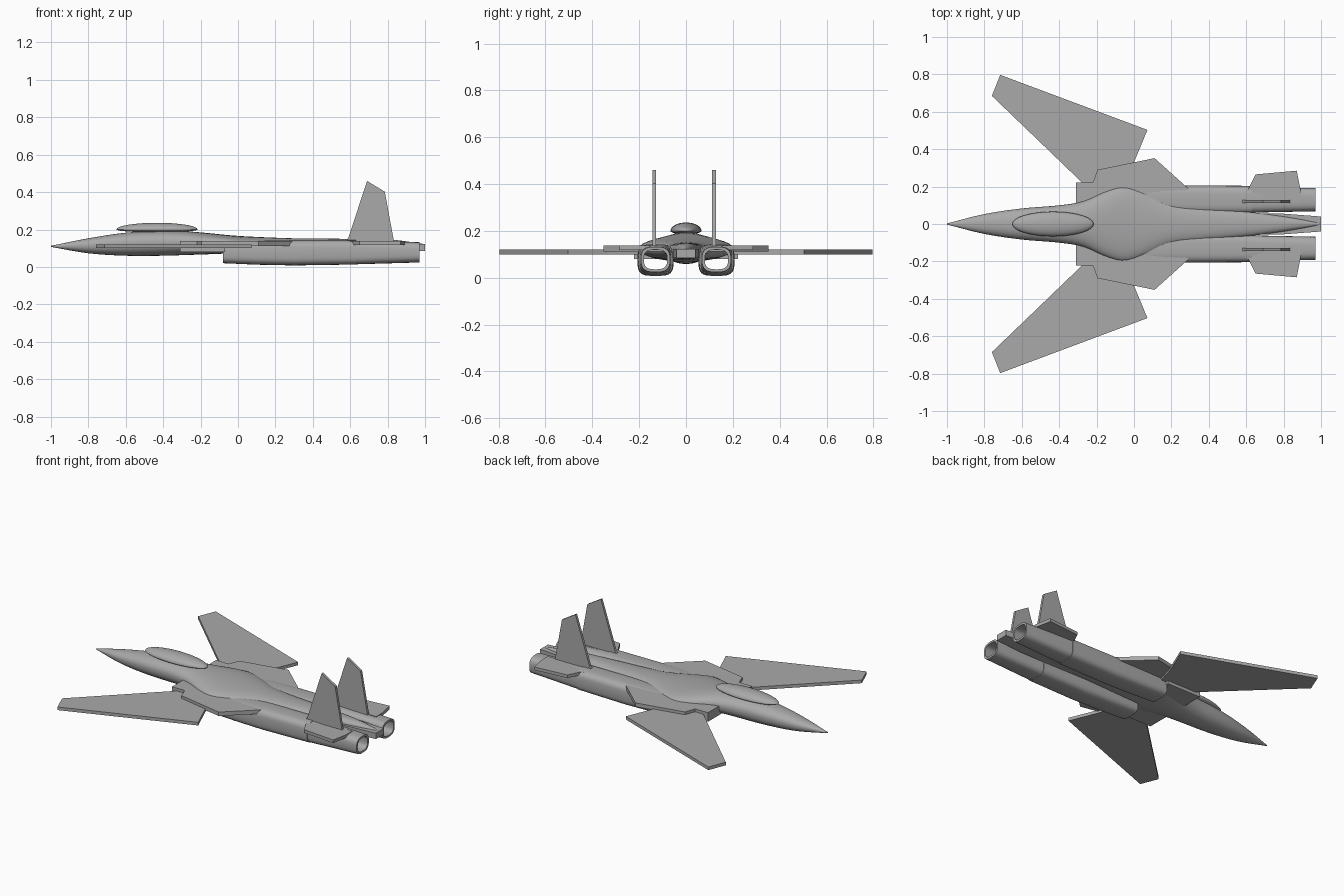
import bpy, bmesh, math

if "Cube" in bpy.data.objects:
    bpy.data.objects.remove(bpy.data.objects["Cube"])

grey = bpy.data.materials.new("airframe_grey")
grey.diffuse_color = (0.4, 0.4, 0.4, 1)
grey.use_nodes = True
grey.node_tree.nodes["Principled BSDF"].inputs["Base Color"].default_value = grey.diffuse_color


def make(name, bm, smooth=False):
    bmesh.ops.recalc_face_normals(bm, faces=bm.faces)
    me = bpy.data.meshes.new(name)
    bm.to_mesh(me)
    bm.free()
    ob = bpy.data.objects.new(name, me)
    bpy.context.collection.objects.link(ob)
    me.materials.append(grey)
    if smooth:
        bpy.ops.object.select_all(action='DESELECT')
        ob.select_set(True)
        bpy.context.view_layer.objects.active = ob
        bpy.ops.object.shade_smooth_by_angle(angle=math.radians(40))
    return ob


def plate(name, pts, lo, hi, upright=False):
    """Extrude an outline: in plan between two heights, or upright between two y values."""
    bm = bmesh.new()
    put = (lambda a, b, c: (a, c, b)) if upright else (lambda a, b, c: (a, b, c))
    rings = [[bm.verts.new(put(a, b, c)) for a, b in pts] for c in (lo, hi)]
    bm.faces.new(rings[0])
    bm.faces.new(rings[1])
    bridge(bm, *rings)
    return make(name, bm)


def bridge(bm, a, b):
    n = len(a)
    for i in range(n):
        bm.faces.new((a[i], a[(i + 1) % n], b[(i + 1) % n], b[i]))


def ring(bm, x, y, z, ry, rz_up, rz_down, power, n=32):
    """Superellipse section across the flight axis."""
    out = []
    for i in range(n):
        t = 2 * math.pi * i / n
        c, s = math.cos(t), math.sin(t)
        rz = rz_up if s > 0 else rz_down
        out.append(bm.verts.new((x, y + ry * math.copysign(abs(c) ** power, c),
                                 z + rz * math.copysign(abs(s) ** power, s))))
    return out


def spline(rows, x):
    """Smooth interpolation of the station table."""
    k = max(i for i in range(len(rows) - 1) if rows[i][0] <= x + 1e-9)
    p = [rows[min(max(k + d, 0), len(rows) - 1)] for d in (-1, 0, 1, 2)]
    h = p[2][0] - p[1][0]
    t = (x - p[1][0]) / h
    vals = []
    for j in range(1, len(rows[0])):
        m1 = (p[2][j] - p[0][j]) / (p[2][0] - p[0][0]) * h
        m2 = (p[3][j] - p[1][j]) / (p[3][0] - p[1][0]) * h
        vals.append((2*t**3 - 3*t*t + 1) * p[1][j] + (t**3 - 2*t*t + t) * m1
                    + (3*t*t - 2*t**3) * p[2][j] + (t**3 - t*t) * m2)
    return vals


# Fuselage: x, half width, top, bottom
stations = [(-1, .003, .113, .107), (-.8, .053, .153, .073), (-.6, .083, .183, .06),
            (-.4, .1, .193, .06), (-.27, .122, .19, .064), (-.15, .175, .18, .068),
            (-.05, .2, .17, .072), (.05, .172, .163, .074), (.18, .115, .157, .076),
            (.3, .095, .153, .078), (.6, .066, .15, .082), (.82, .037, .146, .088),
            (1, .004, .122, .112)]
bm = bmesh.new()
prev = None
for i in range(61):
    x = -1 + i / 30
    w, top, bot = spline(stations, min(x, 1))
    mid = bot + (top - bot) * .55
    r = ring(bm, x, 0, mid, w, top - mid, mid - bot, .9)
    if prev:
        bridge(bm, prev, r)
    else:
        bm.faces.new(r)
    prev = r
bm.faces.new(prev)
make("fuselage", bm, True)

# Canopy
bm = bmesh.new()
bmesh.ops.create_uvsphere(bm, u_segments=40, v_segments=20, radius=1)
for v in bm.verts:
    v.co = (-.433 + v.co.x * .217, v.co.y * .066, .2 + v.co.z * (.036 if v.co.z > 0 else .015))
make("canopy", bm, True)

# Tail beam between the engines
plate("tail_beam", [(.3, -.06), (.8, -.055), (1, -.04), (1, .04), (.8, .055), (.3, .06)], .085, .122)

for side, s in (("left", 1), ("right", -1)):
    def flat(name, pts, lo, hi):
        plate(f"{side}_{name}", [(x, y * s) for x, y in pts], lo, hi)

    # Forward-swept wing, root glove, root box, tailplane
    flat("wing", [(-.76, .685), (-.715, .797), (.072, .503), (0, .33), (-.04, .19), (-.245, .19)], .1, .12)
    flat("wing_glove", [(-.31, .08), (-.31, .222), (-.22, .222), (-.195, .29), (.11, .352),
                        (.29, .19), (.29, .06), (0, .06)], .113, .138)
    flat("root_box", [(-.31, .08), (-.31, .222), (-.07, .222), (-.07, .08)], .08, .13)
    flat("tailplane", [(.54, .12), (.54, .165), (.61, .185), (.65, .265), (.87, .285),
                       (.89, .185), (.89, .12)], .118, .138)

    # Tail fin
    yc = .12 if s > 0 else -.136
    plate(f"{side}_fin", [(.57, .13), (.59, .155), (.69, .46), (.785, .402), (.835, .13)],
          yc - .008, yc + .008, True)

    # Open engine duct: x, half width, top, bottom, then back along the inside
    outer = [(-.08, .073, .135, .02), (.1, .076, .14, .012), (.3, .077, .143, .008),
             (.63, .074, .143, .013), (.63, .069, .14, .014), (.97, .062, .132, .024)]
    inner = [(x, w - .012, t - .012, b + .012) for x, w, t, b in reversed(outer)]
    bm = bmesh.new()
    rings = []
    for x, w, t, b in outer + inner:
        h = (t - b) / 2
        rings.append(ring(bm, x, s * .13, b + h, w, h, h, .55 if x < .9 else .7))
    for i, r in enumerate(rings):
        bridge(bm, r, rings[(i + 1) % len(rings)])
    make(f"{side}_engine", bm, True)
